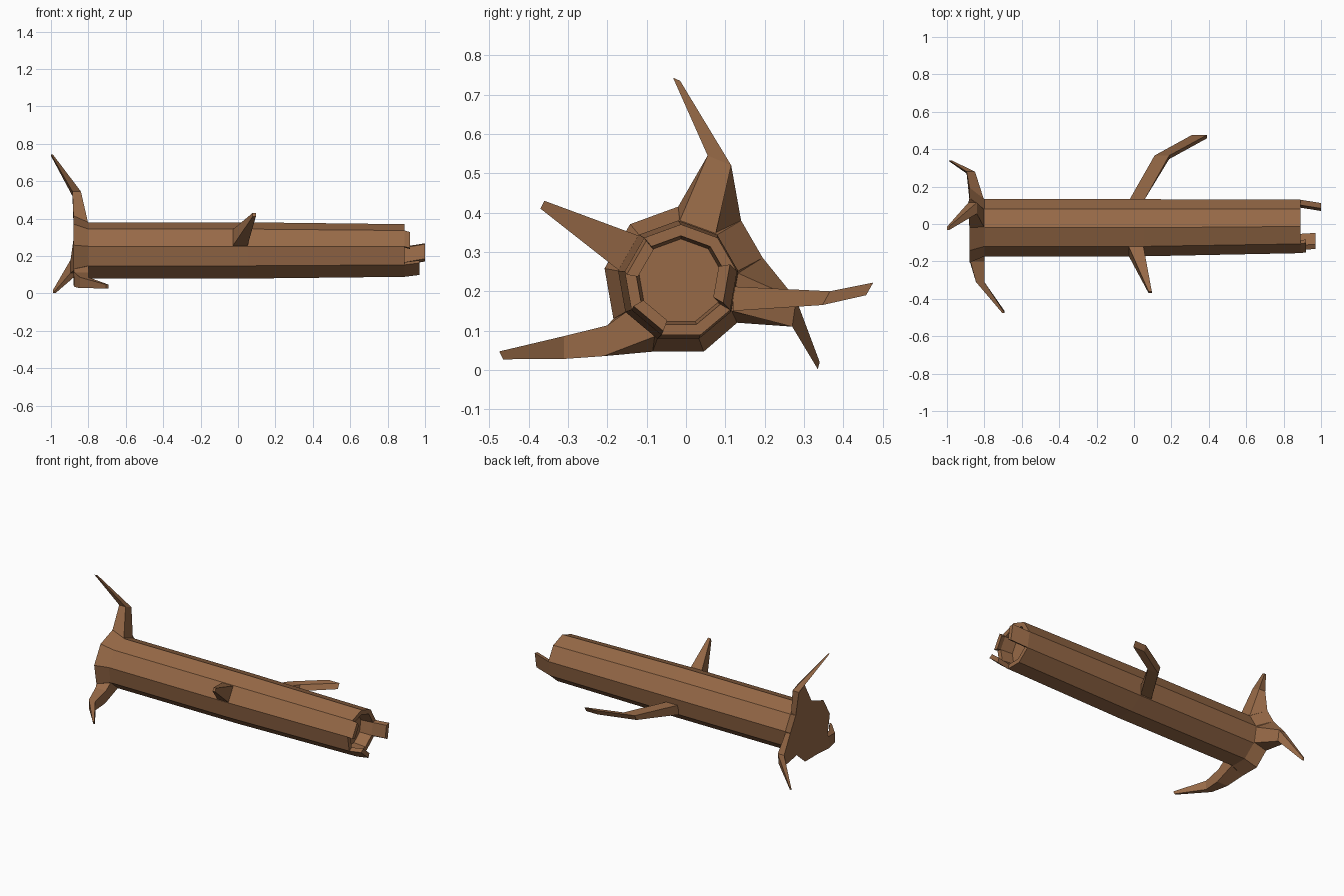
import bpy
import bmesh
from math import cos, sin, radians

cube = bpy.data.objects.get("Cube")
if cube:
    bpy.data.objects.remove(cube, do_unlink=True)

bark = bpy.data.materials.new("brown bark")
bark.use_nodes = True
colour = (0.31, 0.143, 0.063, 1)
bark.diffuse_color = colour
bark.node_tree.nodes["Principled BSDF"].inputs["Base Color"].default_value = colour

SIDES = 9
CENTRE = (-0.02, 0.225)
END_CENTRE = (-0.013, 0.225)


def rim(angle, radius, centre=CENTRE):
    """Point (y, z) on the trunk outline."""
    a = radians(angle)
    return centre[0] + radius * cos(a), centre[1] + radius * sin(a)


def loft(name, rings):
    """Closed flat-shaded skin through matching rings of points."""
    bm = bmesh.new()
    loops = [[bm.verts.new(p) for p in ring] for ring in rings]
    n = len(loops[0])
    for a, b in zip(loops, loops[1:]):
        for i in range(n):
            j = (i + 1) % n
            bm.faces.new((a[i], a[j], b[j], b[i]))
    bm.faces.new(loops[0])
    bm.faces.new(loops[-1])
    bmesh.ops.recalc_face_normals(bm, faces=bm.faces)
    mesh = bpy.data.meshes.new(name)
    bm.to_mesh(mesh)
    bm.free()
    mesh.materials.append(bark)
    obj = bpy.data.objects.new(name, mesh)
    bpy.context.collection.objects.link(obj)
    return obj


def limb(name, sections):
    """Four-sided limb; each section is x near, x far, two (y, z) points."""
    loft(name, [[(xn, *a), (xf, *a), (xf, *b), (xn, *b)]
                for xn, xf, a, b in sections])


# Trunk: flared foot, straight body, slight taper, hollow broken end
angles = [90 + i * 360 / SIDES for i in range(SIDES)]
foot = {10: (0.195, 0.285), 50: (0.14, 0.38), 330: (0.13, 0.12)}
rings = [[(-0.88, *foot.get(round(a) % 360, rim(a, 0.19))) for a in angles]]
for x, radius, centre in ((-0.8, 0.155, CENTRE), (0.05, 0.155, CENTRE),
                          (0.89, 0.145, END_CENTRE), (0.89, 0.116, END_CENTRE),
                          (0.81, 0.108, END_CENTRE)):
    rings.append([(x, *rim(a, radius, centre)) for a in angles])
loft("trunk", rings)

# Splinters standing on the broken rim: start angle, tip x, tip shift
for name, start, tip, dy, dz in (("splinter_back", 330, 1.0, -0.018, 0.018),
                                 ("splinter_low", 210, 0.97, 0.005, 0.01),
                                 ("splinter_front", 130, 0.92, 0.005, -0.008)):
    quad = [rim(start, 0.145, END_CENTRE), rim(start + 40, 0.145, END_CENTRE),
            rim(start + 40, 0.116, END_CENTRE), rim(start, 0.116, END_CENTRE)]
    loft(name, [[(0.89, y, z) for y, z in quad],
                [(tip, y + dy, z + dz) for y, z in quad]])


def root(name, start, sections):
    """Root growing out of one side of the flared foot."""
    inner = [rim(start, 0.145), rim(start + 40, 0.145)]
    outer = [foot.get(a, rim(a, 0.19)) for a in (start, (start + 40) % 360)]
    base = [(-0.8, *inner[0]), (-0.88, *outer[0]),
            (-0.88, *outer[1]), (-0.8, *inner[1])]
    loft(name, [base] + [[(xn, *a), (xf, *a), (xf, *b), (xn, *b)]
                         for xn, xf, a, b in sections])


# Roots
root("root_up", 50, [
    (-0.84, -0.885, (0.115, 0.52), (0.055, 0.545)),
    (-0.99, -1.0, (-0.015, 0.735), (-0.033, 0.743))])
root("root_back", 330, [
    (-0.85, -0.895, (0.27, 0.11), (0.28, 0.18)),
    (-0.975, -0.988, (0.335, 0.002), (0.34, 0.02))])
root("root_front", 210, [
    (-0.8, -0.875, (-0.2, 0.113), (-0.21, 0.035)),
    (-0.8, -0.845, (-0.31, 0.086), (-0.31, 0.028)),
    (-0.692, -0.705, (-0.475, 0.047), (-0.465, 0.027))])

# Branch stubs on the body
limb("branch_front", [
    (0.05, -0.03, rim(130, 0.15), rim(170, 0.15)),
    (0.095, 0.078, (-0.36, 0.43), (-0.37, 0.41))])
limb("branch_back", [
    (0.05, -0.03, (0.12, 0.15), (0.12, 0.212)),
    (0.188, 0.11, (0.347, 0.165), (0.366, 0.2)),
    (0.39, 0.31, (0.458, 0.19), (0.476, 0.222))])
